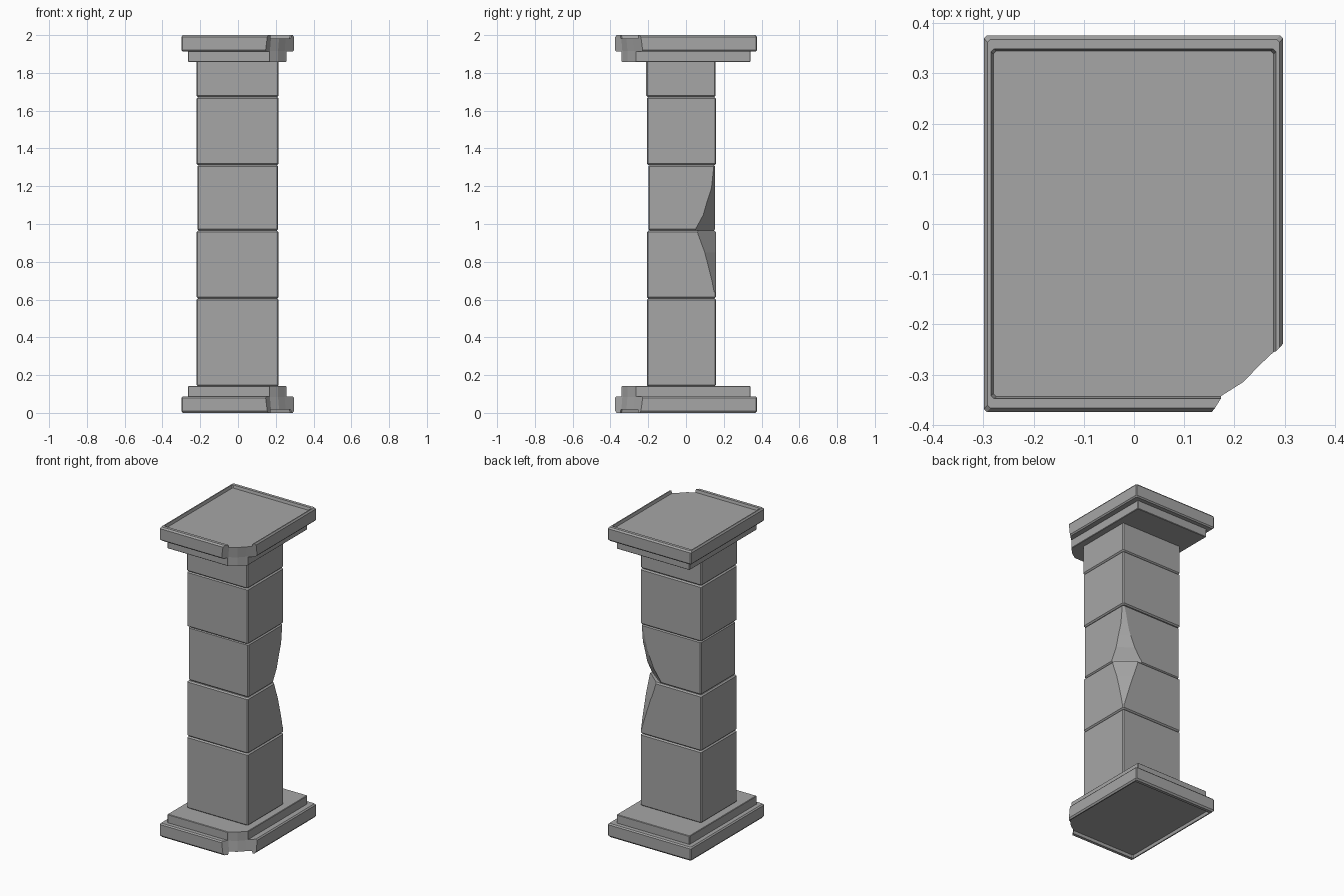
import bpy, bmesh

if "Cube" in bpy.data.objects:
    bpy.data.objects.remove(bpy.data.objects["Cube"])

# Dark grey stone
stone = bpy.data.materials.new("dark_stone")
stone.diffuse_color = (0.38, 0.38, 0.38, 1.0)
stone.use_nodes = True
stone.node_tree.nodes["Principled BSDF"].inputs["Base Color"].default_value = stone.diffuse_color


def loft(name, rings):
    """Closed solid through equal-length rings of (x, y, z) points."""
    bm = bmesh.new()
    loops = [[bm.verts.new(p) for p in ring] for ring in rings]
    n = len(loops[0])
    for a, b in zip(loops, loops[1:]):
        for i in range(n):
            j = (i + 1) % n
            bm.faces.new((a[i], a[j], b[j], b[i]))
    bm.faces.new(loops[0][::-1])
    bm.faces.new(loops[-1])
    bmesh.ops.recalc_face_normals(bm, faces=bm.faces)
    me = bpy.data.meshes.new(name)
    bm.to_mesh(me)
    bm.free()
    me.materials.append(stone)
    ob = bpy.data.objects.new(name, me)
    bpy.context.collection.objects.link(ob)
    return ob


def ring(box, z, ix=0.0, iy=0.0, c=0.006):
    """Rectangle with clipped corners, inset by ix and iy."""
    x0, x1, y0, y1 = box[0] + ix, box[1] - ix, box[2] + iy, box[3] - iy
    pts = [(x0 + c, y0), (x1 - c, y0), (x1, y0 + c), (x1, y1 - c),
           (x1 - c, y1), (x0 + c, y1), (x0, y1 - c), (x0, y0 + c)]
    return [(x, y, z) for x, y in pts]


def carve(ob, cutter):
    """Subtract the cutter, then discard it."""
    cutter.hide_render = True
    m = ob.modifiers.new("chip", 'BOOLEAN')
    m.operation, m.solver, m.object = 'DIFFERENCE', 'EXACT', cutter
    bpy.context.view_layer.objects.active = ob
    bpy.ops.object.modifier_apply(modifier=m.name)
    bpy.data.objects.remove(cutter, do_unlink=True)


# Shaft blocks with chamfered joints
def block(name, box, z0, z1, b=0.008):
    return loft(name, [ring(box, z0, b, b), ring(box, z0 + b),
                       ring(box, z1 - b), ring(box, z1, b, b)])


SHAFT = (-0.22, 0.215, -0.207, 0.159)
block("shaft_block_bottom", SHAFT, 0.14, 0.606)
lower = block("shaft_block_lower", SHAFT, 0.606, 0.965)
middle = block("shaft_block_middle", (-0.215, 0.213, -0.199, 0.154), 0.965, 1.312)
block("shaft_block_upper", SHAFT, 1.312, 1.672)
block("shaft_block_top", (-0.22, 0.215, -0.211, 0.157), 1.672, 1.87)


# Broken back-right edge of the two middle blocks
def edge_chip(ob, x1, y1, levels):
    rings = []
    for z, cx, cy in levels:
        rings.append([(x1 + 0.3 * cx, y1 - 1.3 * cy, z), (x1 + 0.1, y1 + 0.1, z),
                      (x1 - 1.3 * cx, y1 + 0.3 * cy, z)])
    carve(ob, loft("chip_cutter", rings))


edge_chip(middle, 0.213, 0.154, [(0.95, 0.155, 0.12), (0.98, 0.14, 0.1),
                                 (1.05, 0.09, 0.062), (1.12, 0.06, 0.042),
                                 (1.2, 0.035, 0.018), (1.311, 0.009, 0.006)])
edge_chip(lower, 0.215, 0.159, [(0.64, 0.01, 0.01), (0.75, 0.043, 0.034),
                                (0.85, 0.075, 0.06), (0.98, 0.12, 0.105)])

# Cap and mirrored base: stepped slabs with a raised rim and a broken front corner
SLAB = (-0.299, 0.297, -0.375, 0.376)
STEP = (-0.265, 0.257, -0.342, 0.342)
BREAK = [(0.13, -0.42), (0.15, -0.375), (0.172, -0.34), (0.215, -0.313),
         (0.25, -0.277), (0.295, -0.235), (0.36, -0.19), (0.45, -0.42)]


def flipped(rings, flip):
    return [[(x, y, 2 - z if flip else z) for x, y, z in r] for r in rings]


def corner_cutter(flip):
    levels = [(2.05, 0.008), (1.99, 0.003), (1.915, -0.003), (1.84, -0.003)]
    rings = [[(x + s, y - s, z) for x, y in BREAK] for z, s in levels]
    return loft("corner_cutter", flipped(rings, flip))


for prefix, flip in (("cap", False), ("base", True)):
    slab = loft(prefix + "_slab", flipped([
        ring(SLAB, 1.912, 0.007, 0.007), ring(SLAB, 1.92),
        ring(SLAB, 1.99), ring(SLAB, 2.0, 0.007, 0.008),
        ring(SLAB, 2.0, 0.014, 0.027), ring(SLAB, 1.982, 0.019, 0.031)], flip))
    step = loft(prefix + "_step", flipped([
        ring(STEP, 1.858, 0.003, 0.003, 0.003), ring(STEP, 1.861, c=0.003),
        ring(STEP, 1.914, c=0.003)], flip))
    for part in (slab, step):
        carve(part, corner_cutter(flip))
